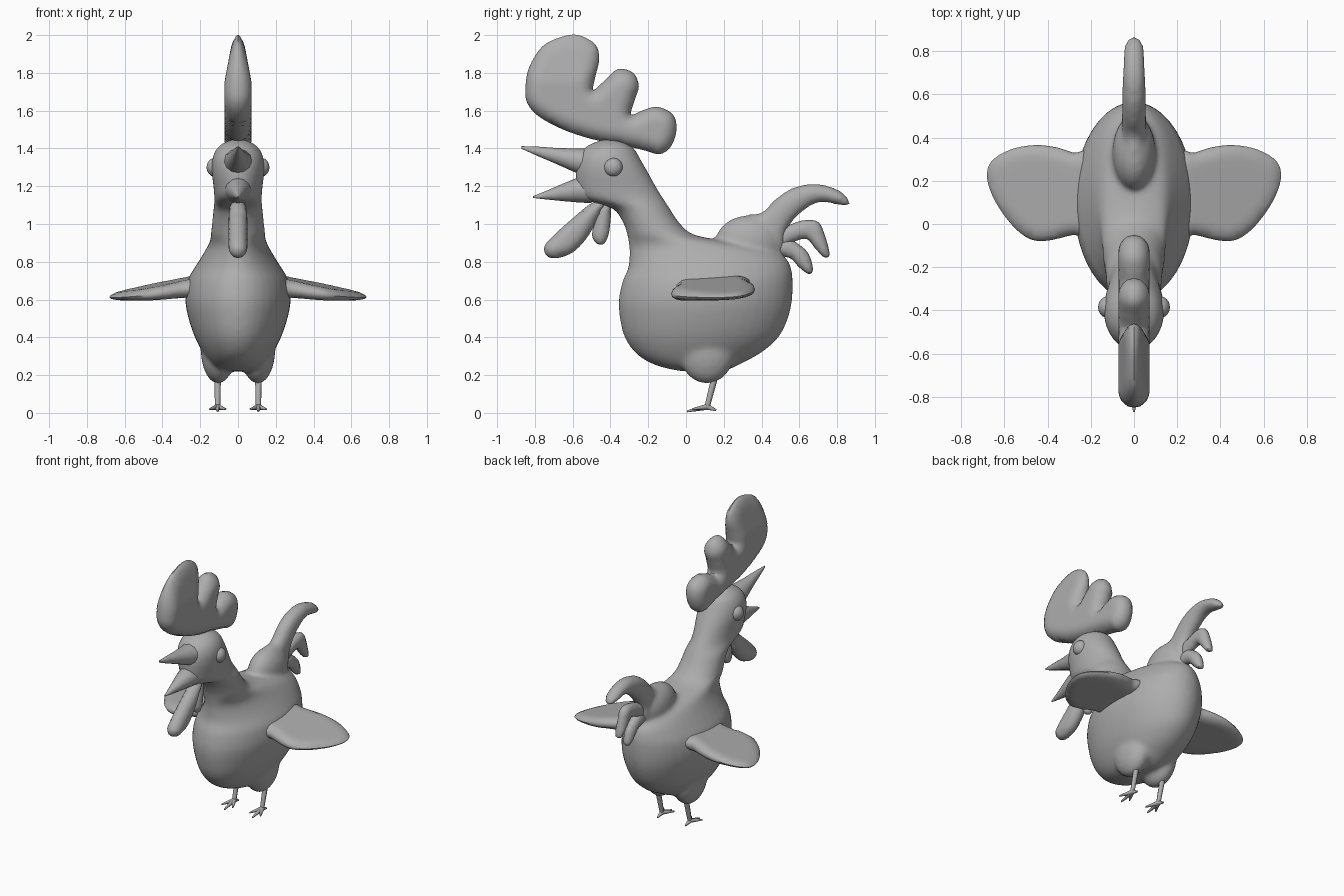
import bpy, bmesh, math
from mathutils import Vector, Matrix
from mathutils.geometry import delaunay_2d_cdt, intersect_point_line

if "Cube" in bpy.data.objects:
    bpy.data.objects.remove(bpy.data.objects["Cube"])

GREY = bpy.data.materials.new("plain grey")
GREY.diffuse_color = (0.42, 0.42, 0.42, 1)
GREY.use_nodes = True
GREY.node_tree.nodes["Principled BSDF"].inputs["Base Color"].default_value = GREY.diffuse_color


def finish(name, bm, angle=50):
    bmesh.ops.recalc_face_normals(bm, faces=bm.faces)
    me = bpy.data.meshes.new(name)
    bm.to_mesh(me)
    bm.free()
    me.materials.append(GREY)
    ob = bpy.data.objects.new(name, me)
    bpy.context.collection.objects.link(ob)
    bpy.ops.object.select_all(action='DESELECT')
    bpy.context.view_layer.objects.active = ob
    ob.select_set(True)
    bpy.ops.object.shade_smooth_by_angle(angle=math.radians(angle))
    return ob


def catmull(pts, steps, closed=True):
    """Smooth a list of tuples with a Catmull-Rom spline."""
    n, out = len(pts), []
    for i in range(n if closed else n - 1):
        q = [pts[(i + k) % n] if closed else pts[min(max(i + k, 0), n - 1)] for k in (-1, 0, 1, 2)]
        for s in range(steps):
            t = s / steps
            out.append(tuple(0.5 * (2 * b + (c - a) * t + (2 * a - 5 * b + 4 * c - d) * t * t
                                    + (3 * b - a - 3 * c + d) * t ** 3) for a, b, c, d in zip(*q)))
    return out if closed else out + [pts[-1]]


def loft(bm, rings):
    """Skin rings of points and cap both ends."""
    rows = [[bm.verts.new(p) for p in r] for r in rings]
    for a, b in zip(rows, rows[1:]):
        for i in range(len(a)):
            j = (i + 1) % len(a)
            bm.faces.new((a[i], a[j], b[j], b[i]))
    bm.faces.new(rows[0])
    bm.faces.new(rows[-1])


def side(a, b, h):
    return (h, a, b)


def puff(bm, outline, thick, radius, place=side, steps=4, grid=0.022):
    """Fill a flat outline and inflate it to both sides with a rounded rim."""
    rim = [Vector(p) for p in catmull(outline, steps)]
    n = len(rim)

    def dist(p):
        best = 9
        for i in range(n):
            a, b = rim[i], rim[(i + 1) % n]
            f = intersect_point_line(p, a, b)[1]
            best = min(best, (p - a.lerp(b, min(max(f, 0), 1))).length)
        return best

    pts = list(rim)
    for i in range(n):
        t = (rim[(i + 1) % n] - rim[i - 1]).normalized()
        for s in (-1, 1):
            p = rim[i] + Vector((-t.y, t.x)) * 0.007 * s
            if dist(p) > 0.006:
                pts.append(p)
    lo = [min(p[k] for p in rim) for k in (0, 1)]
    hi = [max(p[k] for p in rim) for k in (0, 1)]
    for i in range(int((hi[0] - lo[0]) / grid) + 1):
        for j in range(int((hi[1] - lo[1]) / grid) + 1):
            p = Vector((lo[0] + (i + (j % 2) / 2) * grid, lo[1] + j * grid))
            if dist(p) > 0.016:
                pts.append(p)
    vs, _, fs, *_ = delaunay_2d_cdt(pts, [(i, (i + 1) % n) for i in range(n)], [], 1, 1e-5)
    used = {i for f in fs for i in f}
    up, down = {}, {}
    for i in used:
        p = vs[i]
        d = min(dist(p) / radius, 1)
        t = thick(*p) if callable(thick) else thick
        h = t * math.sqrt(max(0, 1 - (1 - d) ** 2))
        up[i] = bm.verts.new(place(p.x, p.y, h))
        down[i] = up[i] if d < 1e-3 else bm.verts.new(place(p.x, p.y, -h))
    for f in fs:
        for m in (up, down):
            vv = [m[i] for i in f]
            if not bm.faces.get(vv):
                bm.faces.new(vv)


def ball(bm, centre, radii):
    m = Matrix.Translation(centre) @ Matrix.Diagonal((*radii, 1))
    bmesh.ops.create_uvsphere(bm, u_segments=32, v_segments=20, radius=1, matrix=m)


def rod(bm, a, b, r1, r2, sides=8):
    a, b = Vector(a), Vector(b)
    m = Matrix.Translation((a + b) / 2) @ (b - a).to_track_quat('Z', 'Y').to_matrix().to_4x4()
    bmesh.ops.create_cone(bm, cap_ends=True, segments=sides, radius1=r1, radius2=r2,
                          depth=(b - a).length, matrix=m)


# Torso, neck and head: height, front y, back y, half width
bm = bmesh.new()
sections = [(.22, -.02, .2, .06), (.24, -.12, .25, .12), (.27, -.2, .31, .15), (.32, -.27, .4, .185),
            (.4, -.325, .49, .228), (.5, -.35, .54, .262), (.6, -.356, .562, .28), (.7, -.335, .565, .268),
            (.76, -.308, .558, .235), (.82, -.3, .53, .197), (.87, -.3, .44, .168), (.905, -.305, .26, .152),
            (.94, -.31, .05, .145), (1, -.33, -.03, .138), (1.08, -.385, -.085, .13), (1.12, -.51, -.11, .126),
            (1.15, -.565, -.13, .126), (1.2, -.58, -.16, .13), (1.28, -.585, -.205, .14), (1.35, -.572, -.245, .135),
            (1.4, -.54, -.275, .112), (1.43, -.49, -.32, .075), (1.447, -.44, -.37, .03)]
loft(bm, [[(w * math.cos(a), (f + b) / 2 + (b - f) / 2 * math.sin(a), z)
           for a in (math.tau * k / 40 for k in range(40))]
          for z, f, b, w in catmull(sections, 3, False)])
# Thighs, tail mound and main tail plume melt into the torso
for s in (-1, 1):
    ball(bm, (.105 * s, .11, .335), (.092, .15, .18))
ball(bm, (0, .33, .9), (.1, .175, .145))
puff(bm, [(.3, 1.03), (.4, 1.06), (.47, 1.13), (.56, 1.19), (.68, 1.215), (.8, 1.185), (.86, 1.135), (.865, 1.095),
          (.81, 1.1), (.72, 1.115), (.65, 1.09), (.57, 1.02), (.53, .95), (.5, .84), (.3, .84)], .055, .06)
body = finish("body", bm)
rm = body.modifiers.new("blend", 'REMESH')
rm.mode, rm.voxel_size, rm.use_smooth_shade = 'VOXEL', 0.014, True
sm = body.modifiers.new("soften", 'SMOOTH')
sm.factor, sm.iterations = 0.5, 8

# Small tail feathers
for name, pts in (
    ("upper_tail_feather", [(.5, .97), (.56, 1.0), (.63, 1.02), (.7, 1.01), (.735, .94), (.76, .84), (.73, .825),
                            (.685, .87), (.64, .92), (.58, .91), (.5, .88)]),
    ("lower_tail_feather", [(.46, .9), (.54, .92), (.6, .89), (.65, .84), (.672, .76), (.65, .735),
                            (.6, .77), (.55, .82), (.46, .84)])):
    bm = bmesh.new()
    puff(bm, pts, .035, .04, grid=.018)
    finish(name, bm)

# Comb
bm = bmesh.new()
puff(bm, [(-.85, 1.72), (-.83, 1.83), (-.76, 1.94), (-.66, 1.99), (-.57, 2.0), (-.48, 1.95), (-.46, 1.87),
          (-.48, 1.78), (-.49, 1.71), (-.43, 1.76), (-.36, 1.82), (-.28, 1.8), (-.25, 1.73), (-.27, 1.66),
          (-.29, 1.58), (-.22, 1.605), (-.15, 1.62), (-.07, 1.58), (-.05, 1.5), (-.08, 1.41), (-.14, 1.37),
          (-.22, 1.39), (-.35, 1.42), (-.5, 1.45), (-.65, 1.5), (-.78, 1.57), (-.84, 1.64)],
     lambda y, z: .072 * min(1, .35 + (2 - z) * 2.6), .08)
finish("comb", bm)

# Wattles
for name, pts, t in (
    ("long_wattle", [(-.42, 1.13), (-.5, 1.11), (-.6, 1.03), (-.7, .94), (-.75, .88), (-.735, .83),
                     (-.68, .82), (-.6, .85), (-.53, .92), (-.47, 1.02)], .05),
    ("short_wattle", [(-.45, 1.1), (-.48, 1.02), (-.497, .94), (-.47, .895), (-.43, .9), (-.405, .97),
                      (-.4, 1.1)], .035)):
    bm = bmesh.new()
    puff(bm, pts, t, .06, grid=.018)
    finish(name, bm)

# Beak halves: y, bottom z, top z, half width
for name, rows in (("upper_beak", [(-.5, 1.25, 1.4, .085), (-.58, 1.27, 1.4, .066), (-.68, 1.315, 1.402, .042),
                                   (-.79, 1.362, 1.41, .02), (-.87, 1.398, 1.412, .004)]),
                   ("lower_beak", [(-.5, 1.11, 1.25, .08), (-.58, 1.115, 1.243, .062), (-.66, 1.122, 1.21, .042),
                                   (-.74, 1.13, 1.175, .022), (-.81, 1.138, 1.147, .004)])):
    bm = bmesh.new()
    loft(bm, [[(w * math.cos(a), y, (b + t) / 2 + (t - b) / 2 * math.sin(a))
               for a in (math.tau * k / 12 for k in range(12))] for y, b, t, w in rows])
    finish(name, bm)

for s, tag in ((-1, "left"), (1, "right")):
    # Eye
    bm = bmesh.new()
    ball(bm, (.122 * s, -.385, 1.3), (.044, .05, .05))
    finish(tag + "_eye", bm)
    # Wing, drooping slightly towards the tip
    bm = bmesh.new()
    puff(bm, [(.2, .31), (.28, .33), (.36, .355), (.46, .365), (.57, .345), (.66, .29), (.68, .21), (.64, .1),
              (.56, -.01), (.48, -.07), (.4, -.077), (.28, -.05), (.2, -.04)],
         lambda x, y: .047 - .07 * (x - .27), .06,
         lambda x, y, h: (x * s, y, .666 - .14 * (x - .27) + .06 * (y - .15) + h), grid=.028)
    finish(tag + "_wing", bm)
    # Leg and toes
    bm = bmesh.new()
    x = .108 * s
    ankle = (x, .112, .032)
    rod(bm, (x, .155, .2), ankle, .018, .014)
    for dx, y, z in ((0, .005, .008), (-.042, .035, .02), (.042, .035, .02), (0, .16, .014)):
        rod(bm, ankle, (x + dx, y, z), .016, .005)
    finish(tag + "_leg", bm)
